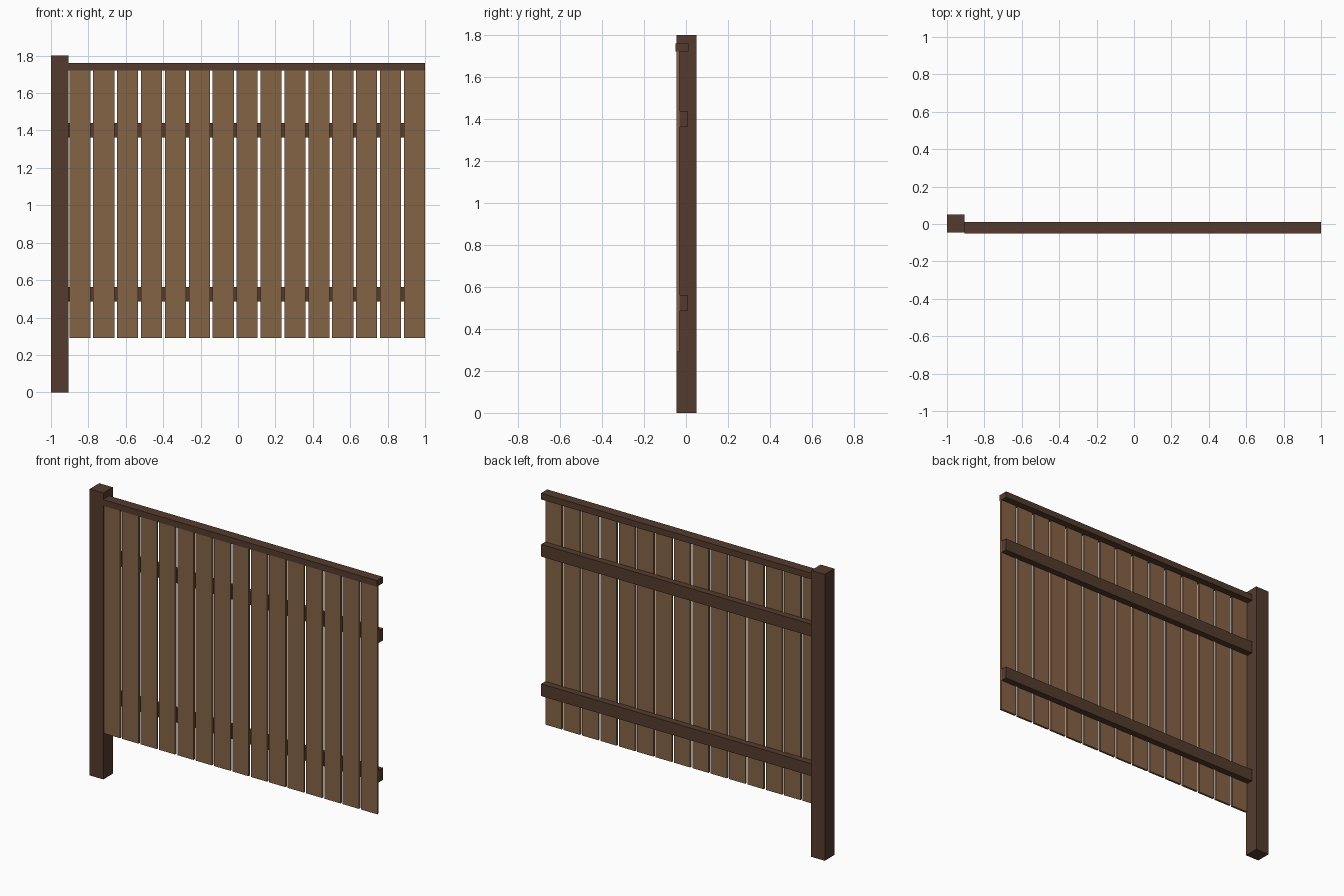
import bpy

cube = bpy.data.objects.get("Cube")
if cube:
    bpy.data.objects.remove(cube, do_unlink=True)


def material(name, color):
    m = bpy.data.materials.new(name)
    m.use_nodes = True
    m.diffuse_color = color
    m.node_tree.nodes["Principled BSDF"].inputs["Base Color"].default_value = color
    return m


def box(name, x, y, z, mat):
    """Box from (min, max) ranges on each axis."""
    bpy.ops.mesh.primitive_cube_add(size=1)
    ob = bpy.context.object
    ob.name = name
    ob.location = [(a + b) / 2 for a, b in (x, y, z)]
    ob.scale = [b - a for a, b in (x, y, z)]
    bpy.ops.object.transform_apply(location=False, rotation=False, scale=True)
    ob.data.materials.append(mat)
    return ob


dark_wood = material("dark brown wood", (0.089, 0.044, 0.026, 1))
light_wood = material("light brown wood", (0.235, 0.125, 0.061, 1))

POST_EDGE = -0.905
SLATS = 15
SLAT_WIDTH = 0.113
SLAT_START = -0.902

# Post at the right-hand end
box("post", (-1, POST_EDGE), (-0.045, 0.05), (0, 1.8), dark_wood)

# Capping rail and two back rails
box("top_rail", (POST_EDGE, 1), (-0.05, 0.012), (1.722, 1.761), dark_wood)
for name, z in (("lower_rail", 0.485), ("upper_rail", 1.362)):
    box(name, (POST_EDGE, 1), (-0.031, 0.01), (z, z + 0.077), dark_wood)

# Upright slats on the front of the rails
pitch = (1 - SLAT_WIDTH - SLAT_START) / (SLATS - 1)
for i in range(SLATS):
    x = SLAT_START + i * pitch
    box(f"slat_{i + 1}", (x, x + SLAT_WIDTH), (-0.045, -0.031), (0.29, 1.722), light_wood)
